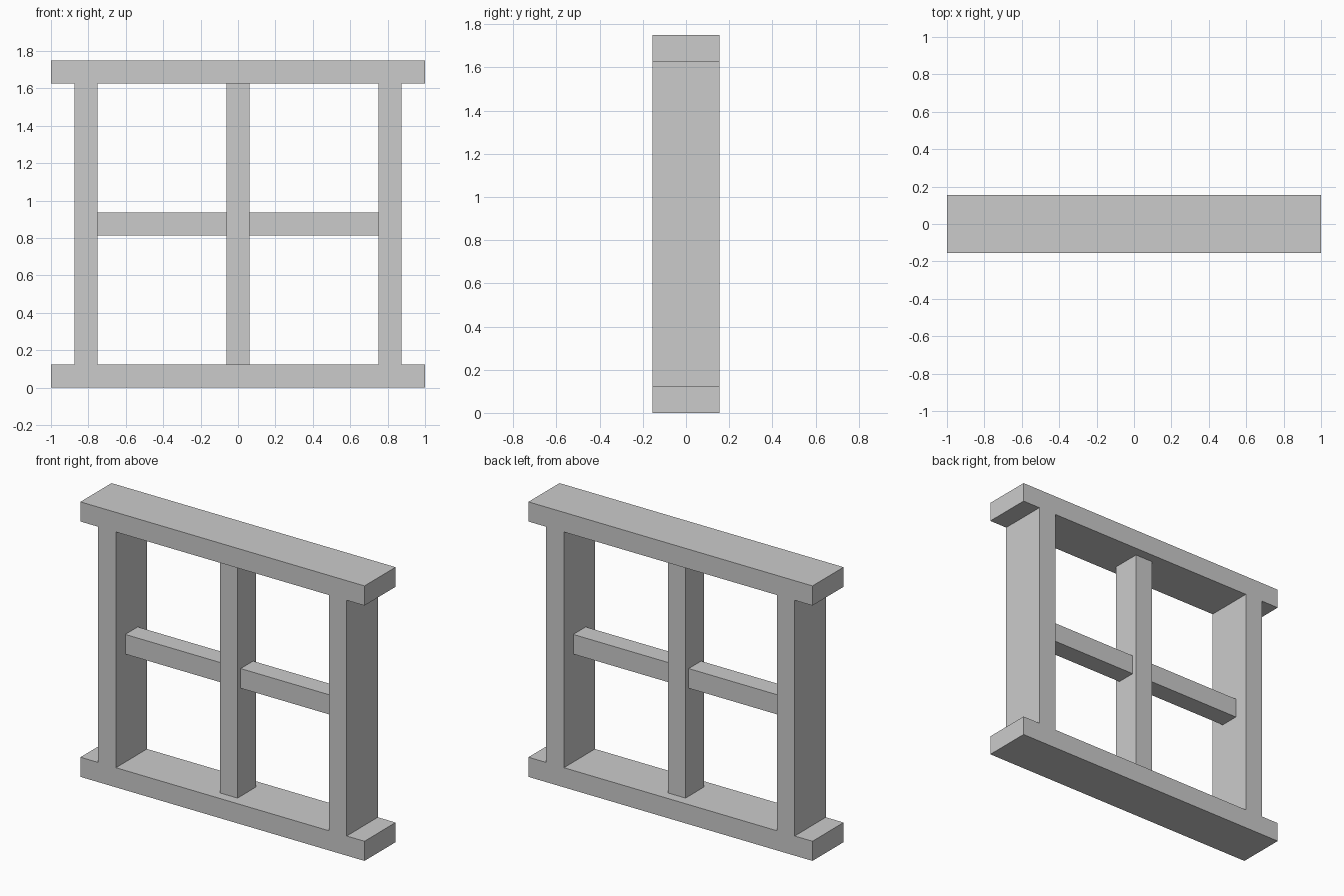
import bpy
import bmesh
from mathutils import Matrix, Vector

if "Cube" in bpy.data.objects:
    bpy.data.objects.remove(bpy.data.objects["Cube"])


def box(name, lo, hi):
    """Axis-aligned box between two corners."""
    lo, hi = Vector(lo), Vector(hi)
    bm = bmesh.new()
    bmesh.ops.create_cube(bm, size=1, matrix=Matrix.Translation((lo + hi) / 2)
                          @ Matrix.Diagonal((*(hi - lo), 1)))
    mesh = bpy.data.meshes.new(name)
    bm.to_mesh(mesh)
    bm.free()
    obj = bpy.data.objects.new(name, mesh)
    bpy.context.collection.objects.link(obj)
    return obj


T = 0.125            # bar thickness
H = 1.75             # overall height
FRAME_Y = 0.15625    # half depths
MULLION_Y = 0.09375
BAR_Y = 0.0625
MID = H / 2

# Sill and head rails
box("sill", (-1, -FRAME_Y, 0), (1, FRAME_Y, T))
box("head", (-1, -FRAME_Y, H - T), (1, FRAME_Y, H))

# Centre mullion
box("mullion", (-T / 2, -MULLION_Y, T), (T / 2, MULLION_Y, H - T))

# Side posts and glazing bars, one per side
for side, s in (("left", -1), ("right", 1)):
    x0, x1 = sorted((s * 0.75, s * 0.875))
    box(f"{side}_post", (x0, -FRAME_Y, T), (x1, FRAME_Y, H - T))
    x0, x1 = sorted((s * T / 2, s * 0.75))
    box(f"{side}_glazing_bar", (x0, -BAR_Y, MID - T / 2), (x1, BAR_Y, MID + T / 2))
